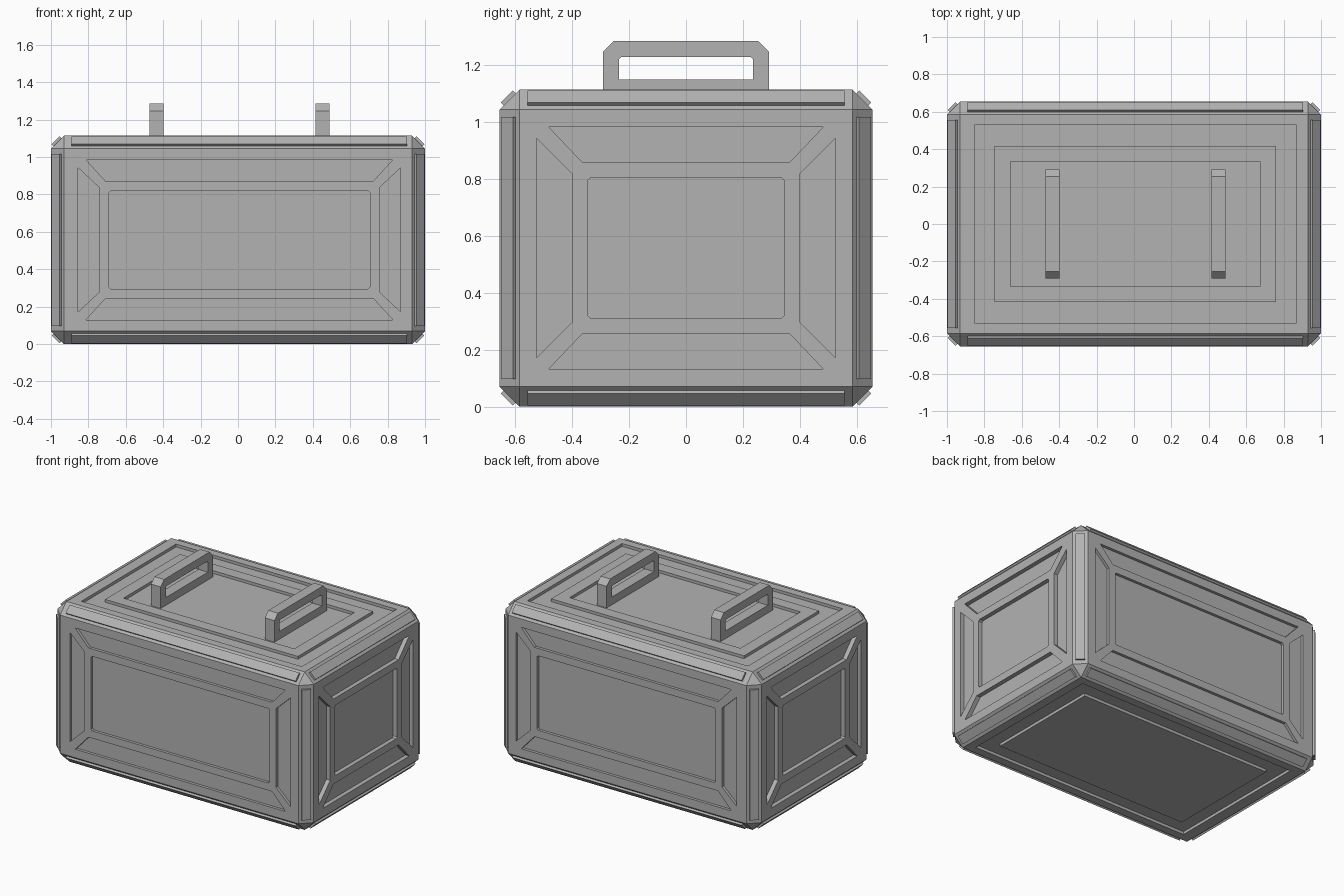
import bpy, bmesh
from mathutils import Vector

if "Cube" in bpy.data.objects:
    bpy.data.objects.remove(bpy.data.objects["Cube"])

grey = bpy.data.materials.new("plain_grey")
grey.use_nodes = True
COLOUR = (0.45, 0.45, 0.45, 1)
grey.diffuse_color = COLOUR
grey.node_tree.nodes["Principled BSDF"].inputs["Base Color"].default_value = COLOUR

X, Y, Z = Vector((1, 0, 0)), Vector((0, 1, 0)), Vector((0, 0, 1))
HX, HY, HZ = 0.9925, 0.655, 0.5575      # half sizes of the case
CX = 0.0075                             # the lid and panels sit slightly off centre
CENTRE = Vector((CX, 0, HZ))
CHAMFER = 0.07


def finish(bm, name):
    bmesh.ops.recalc_face_normals(bm, faces=bm.faces)
    mesh = bpy.data.meshes.new(name)
    bm.to_mesh(mesh)
    bm.free()
    mesh.materials.append(grey)
    obj = bpy.data.objects.new(name, mesh)
    bpy.context.collection.objects.link(obj)
    return obj


def prism(bm, outline, place, low, high, hole=None):
    """Extrude a flat outline, optionally with a matching hole."""
    n = len(outline)

    def loop(points, h):
        return [bm.verts.new(place(u, v, h)) for u, v in points]

    def bridge(a, b):
        for i in range(n):
            j = (i + 1) % n
            bm.faces.new((a[i], a[j], b[j], b[i]))

    bottom, top = loop(outline, low), loop(outline, high)
    bridge(bottom, top)
    if hole:
        hole_bottom, hole_top = loop(hole, low), loop(hole, high)
        bridge(hole_bottom, hole_top)
        bridge(bottom, hole_bottom)
        bridge(top, hole_top)
    else:
        bm.faces.new(bottom)
        bm.faces.new(top)


def rect(u, v, c=0.0):
    if not c:
        return [(-u, -v), (u, -v), (u, v), (-u, v)]
    return [(-u + c, -v), (u - c, -v), (u, -v + c), (u, v - c),
            (u - c, v), (-u + c, v), (-u, v - c), (-u, -v + c)]


def on_face(u_axis, v_axis, normal, distance):
    return lambda u, v, h: CENTRE + u_axis * u + v_axis * v + normal * (distance + h)


# Case body with chamfered edges
bm = bmesh.new()
bmesh.ops.create_cube(bm, size=1)
for v in bm.verts:
    v.co = Vector((v.co.x * 2 * HX, v.co.y * 2 * HY, v.co.z * 2 * HZ)) + CENTRE
    v.co.x = 1 if v.co.x > 0 else -1
bmesh.ops.bevel(bm, geom=bm.edges[:], offset=CHAMFER, segments=1, affect='EDGES')
body = finish(bm, "case_body")

# Recess cutter: wall panels, lid and base grooves
cut = bmesh.new()


def wall_recesses(place, depth, top_wide, top_narrow, top_out, top_in,
                  side_out, side_in, side_tall, side_short, panel):
    for s in (-1, 1):
        prism(cut, [(-top_wide, s * top_out), (top_wide, s * top_out),
                    (top_narrow, s * top_in), (-top_narrow, s * top_in)], place, -depth, 0.05)
        prism(cut, [(s * side_out, -side_tall), (s * side_out, side_tall),
                    (s * side_in, side_short), (s * side_in, -side_short)], place, -depth, 0.05)
    prism(cut, rect(*panel, 0.01), place, -depth, 0.05)


for s in (-1, 1):
    wall_recesses(on_face(X, Z, Y * s, HY), 0.02, 0.82, 0.717, 0.428, 0.315,
                  0.862, 0.748, 0.385, 0.278, (0.697, 0.263))
    wall_recesses(on_face(Y, Z, X * s, 1 - CX * s), 0.03, 0.483, 0.363, 0.426, 0.3,
                  0.525, 0.4, 0.385, 0.26, (0.345, 0.248))
    prism(cut, rect(0.861, 0.528), on_face(X, Y, Z * s, HZ), -0.02, 0.05, rect(0.753, 0.418))
prism(cut, rect(0.667, 0.335), on_face(X, Y, Z, HZ), -0.02, 0.05)
cutter = finish(cut, "recess_cutter")
cutter.hide_render = True
cutter.hide_viewport = True
cutter.display_type = 'WIRE'
boolean = body.modifiers.new("recesses", 'BOOLEAN')
boolean.operation = 'DIFFERENCE'
boolean.solver = 'EXACT'
boolean.object = cutter

# Raised guard strips on all twelve chamfers
bm = bmesh.new()
half = Vector((1, HY, HZ))
length = (0.897, 0.557, 0.46)
axes = (X, Y, Z)
for i in range(3):
    j, k = (i + 1) % 3, (i + 2) % 3
    for sj in (-1, 1):
        for sk in (-1, 1):
            normal = (axes[j] * sj + axes[k] * sk).normalized()
            across = (axes[j] * sj - axes[k] * sk).normalized()
            mid = (Z * HZ + axes[j] * sj * (half[j] - CHAMFER / 2)
                   + axes[k] * sk * (half[k] - CHAMFER / 2))
            if i == 0:
                mid = mid + X * CX
            prism(bm, rect(length[i], 0.03),
                  lambda u, v, h: mid + axes[i] * u + across * v + normal * h, -0.01, 0.014)
finish(bm, "edge_guard_strips")

# Two carrying handles across the lid
grip = [(-0.292, 1.09), (0.292, 1.09), (0.292, 1.247), (0.254, 1.285),
        (-0.254, 1.285), (-0.292, 1.247)]
opening = [(-0.235, 1.15), (0.235, 1.15), (0.235, 1.222), (0.228, 1.229),
           (-0.228, 1.229), (-0.235, 1.222)]
for name, x in (("right_handle", -0.437), ("left_handle", 0.452)):
    bm = bmesh.new()
    prism(bm, grip, lambda u, v, h: Vector((x + h, u, v)), -0.0375, 0.0375, opening)
    finish(bm, name)
